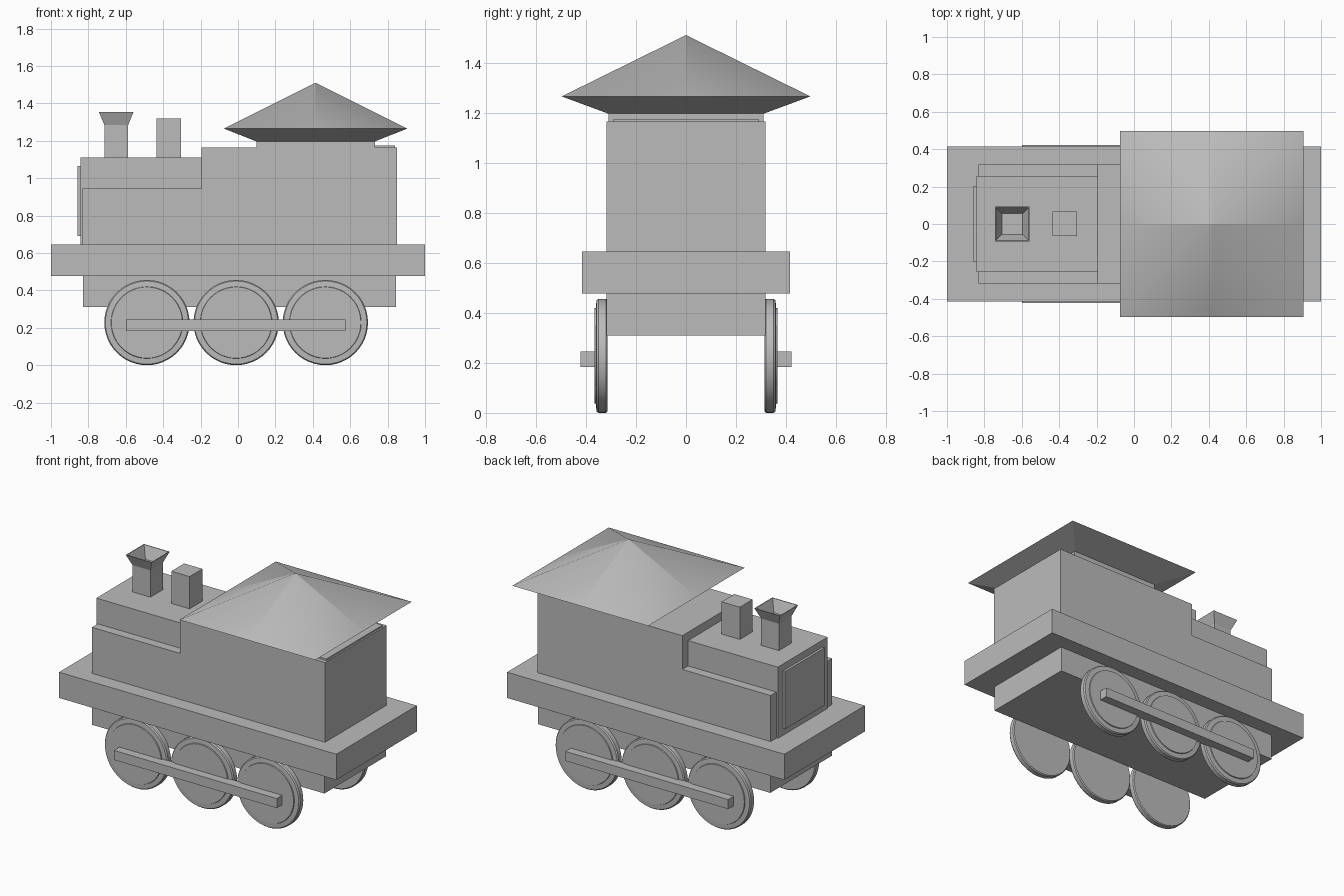
import bpy, bmesh, math

if "Cube" in bpy.data.objects:
    bpy.data.objects.remove(bpy.data.objects["Cube"])

grey = bpy.data.materials.new("plain grey")
grey.diffuse_color = (0.5, 0.5, 0.5, 1)
grey.use_nodes = True
grey.node_tree.nodes["Principled BSDF"].inputs["Base Color"].default_value = grey.diffuse_color


def finish(name, bm):
    bmesh.ops.recalc_face_normals(bm, faces=bm.faces)
    mesh = bpy.data.meshes.new(name)
    bm.to_mesh(mesh)
    bm.free()
    mesh.materials.append(grey)
    obj = bpy.data.objects.new(name, mesh)
    bpy.context.collection.objects.link(obj)
    return obj


def box(name, x0, x1, y0, y1, z0, z1):
    bm = bmesh.new()
    bmesh.ops.create_cube(bm, size=1)
    for v in bm.verts:
        v.co.x = x1 if v.co.x > 0 else x0
        v.co.y = y1 if v.co.y > 0 else y0
        v.co.z = z1 if v.co.z > 0 else z0
    return finish(name, bm)


def square_loft(name, cx, cy, sections):
    """Stack square rings given as (half width, z) and cap both ends."""
    bm = bmesh.new()
    rings = [[bm.verts.new((cx + sx * h, cy + sy * h, z))
              for sx, sy in ((-1, -1), (1, -1), (1, 1), (-1, 1))]
             for h, z in sections]
    for a, b in zip(rings, rings[1:]):
        for i in range(4):
            j = (i + 1) % 4
            bm.faces.new((a[i], a[j], b[j], b[i]))
    bm.faces.new(rings[0])
    bm.faces.new(rings[-1])
    return finish(name, bm)


def wheel(name, x, side):
    """Disc turned about the y axis, with a slightly raised hub face."""
    profile = [(0.222, 0.314), (0.228, 0.32), (0.228, 0.35), (0.222, 0.358),
               (0.192, 0.36), (0.19, 0.366)]
    n = 48
    bm = bmesh.new()
    rings = [[bm.verts.new((x + r * math.cos(2 * math.pi * i / n), side * y,
                            0.228 + r * math.sin(2 * math.pi * i / n)))
              for i in range(n)] for r, y in profile]
    for a, b in zip(rings, rings[1:]):
        for i in range(n):
            j = (i + 1) % n
            bm.faces.new((a[i], a[j], b[j], b[i])).smooth = True
    bm.faces.new(rings[0])
    bm.faces.new(rings[-1])
    obj = finish(name, bm)
    bpy.ops.object.select_all(action='DESELECT')
    obj.select_set(True)
    bpy.context.view_layer.objects.active = obj
    bpy.ops.object.shade_smooth_by_angle(angle=math.radians(35))


# Chassis and running board
box("chassis", -0.83, 0.845, -0.317, 0.317, 0.31, 0.49)
box("running_board", -1, 1, -0.415, 0.415, 0.477, 0.645)

# Boiler, its wide lower casing and front plate
box("boiler_casing", -0.832, -0.19, -0.317, 0.317, 0.64, 0.945)
box("boiler", -0.842, -0.19, -0.257, 0.257, 0.64, 1.11)
box("boiler_front_plate", -0.858, -0.84, -0.203, 0.203, 0.69, 1.065)

# Cab, with the low steps under the roof
box("cab", -0.195, 0.85, -0.317, 0.317, 0.64, 1.165)
box("roof_support", 0.098, 0.732, -0.31, 0.31, 1.16, 1.2)
box("cab_top_plate", 0.7, 0.84, -0.29, 0.29, 1.16, 1.175)

# Flared open chimney and square dome
square_loft("chimney", -0.651, 0, [(0.064, 1.1), (0.064, 1.285), (0.093, 1.355),
                                   (0.088, 1.355), (0.055, 1.28)])
square_loft("steam_dome", -0.37, 0.002, [(0.066, 1.1), (0.066, 1.32)])

# Pyramid roof, soft along its corner ridges and crisp along the middle of each side
bm = bmesh.new()
around = [(-1, -1), (0, -1), (1, -1), (1, 0), (1, 1), (0, 1), (-1, 1), (-1, 0)]
eave = [bm.verts.new((0.415 + 0.49 * x, 0.497 * y, 1.265)) for x, y in around]
base = [bm.verts.new((0.415 + 0.318 * x, 0.313 * y, 1.197)) for x, y in around]
apex = bm.verts.new((0.415, 0, 1.51))
for i in range(8):
    j = (i + 1) % 8
    bm.faces.new((eave[i], eave[j], apex)).smooth = True
    bm.faces.new((base[i], base[j], eave[j], eave[i]))
    bm.edges.get((eave[i], eave[j])).smooth = False
for i in (1, 3, 5, 7):
    bm.edges.get((eave[i], apex)).smooth = False
bm.faces.new(base)
finish("roof", bm)

# Wheels and connecting rods on both sides
for side, label in ((-1, "front"), (1, "back")):
    for k, x in enumerate((-0.487, -0.01, 0.467)):
        wheel(f"{label}_wheel_{k + 1}", x, side)
    y0, y1 = sorted((side * 0.355, side * 0.422))
    box(f"{label}_connecting_rod", -0.6, 0.575, y0, y1, 0.183, 0.245)
